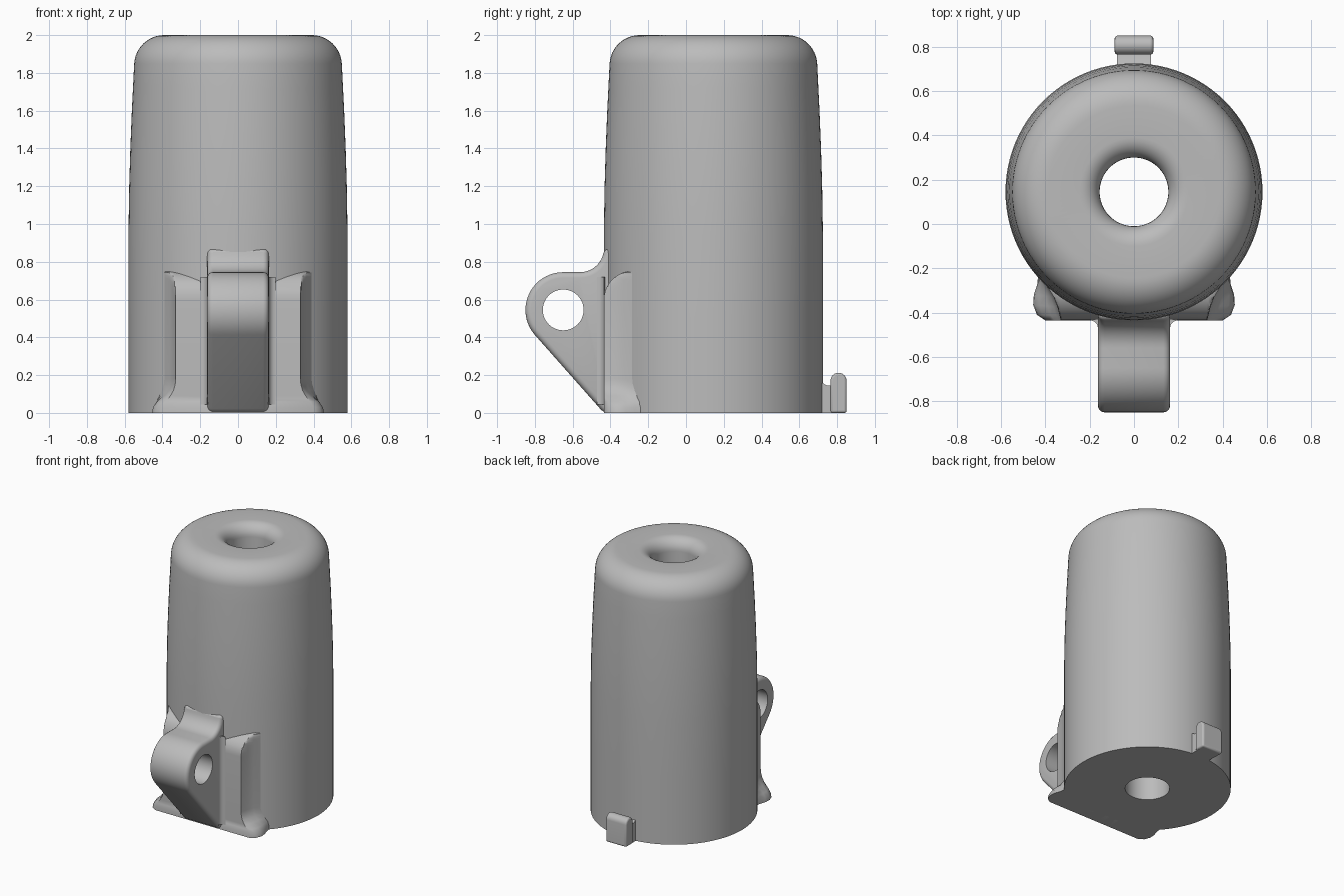
import bpy, bmesh
from math import sin, cos, pi, radians
from mathutils import Matrix

cube = bpy.data.objects.get("Cube")
if cube:
    bpy.data.objects.remove(cube, do_unlink=True)

GREY = (0.5, 0.5, 0.5, 1)
mat = bpy.data.materials.new("plain grey")
mat.use_nodes = True
mat.diffuse_color = GREY
mat.node_tree.nodes["Principled BSDF"].inputs["Base Color"].default_value = GREY

AXIS_Y, RADIUS, BORE = 0.145, 0.58, 0.155
FRONT = AXIS_Y - RADIUS


def arc(cx, cy, r, a0, a1, n):
    angles = [radians(a0 + (a1 - a0) * i / n) for i in range(n + 1)]
    return [(cx + r * cos(a), cy + r * sin(a)) for a in angles]


def make(name, bm):
    bmesh.ops.recalc_face_normals(bm, faces=bm.faces)
    mesh = bpy.data.meshes.new(name)
    bm.to_mesh(mesh)
    bm.free()
    mesh.materials.append(mat)
    obj = bpy.data.objects.new(name, mesh)
    bpy.context.collection.objects.link(obj)
    return obj


def activate(obj):
    bpy.ops.object.select_all(action='DESELECT')
    obj.select_set(True)
    bpy.context.view_layer.objects.active = obj


def smooth(obj, angle=35):
    activate(obj)
    bpy.ops.object.shade_smooth_by_angle(angle=radians(angle))


def loft(name, rings):
    """Skin a stack of closed rings and cap both ends."""
    bm = bmesh.new()
    rows = [[bm.verts.new(p) for p in ring] for ring in rings]
    n = len(rows[0])
    for a, b in zip(rows, rows[1:]):
        for i in range(n):
            j = (i + 1) % n
            bm.faces.new((a[i], a[j], b[j], b[i]))
    bm.faces.new(rows[0])
    bm.faces.new(rows[-1])
    return make(name, bm)


def side_prism(name, profile, half):
    """Extrude a (y, z) profile across x."""
    return loft(name, [[(x, y, z) for y, z in profile] for x in (-half, half)])


def apply_bevel(obj, width):
    mod = obj.modifiers.new("round edges", 'BEVEL')
    mod.width, mod.segments = width, 4
    mod.limit_method, mod.angle_limit = 'ANGLE', radians(40)
    mod.use_clamp_overlap = False
    activate(obj)
    bpy.ops.object.modifier_apply(modifier=mod.name)


# Main body: a turned shell with a tapered top and a through bore
profile = [(BORE, 0), (RADIUS, 0), (RADIUS, 0.5), (RADIUS, 0.95), (0.576, 1.2),
           (0.57, 1.4), (0.562, 1.6), (0.556, 1.72)]
profile += arc(0.39, 1.84, 0.16, 3, 90, 12)
profile += arc(0.245, 1.91, 0.09, 90, 180, 8)
bm = bmesh.new()
verts = [bm.verts.new((r, 0, z)) for r, z in profile]
edges = [bm.edges.new((verts[i - 1], verts[i])) for i in range(len(verts))]
bmesh.ops.spin(bm, geom=verts + edges, cent=(0, 0, 0), axis=(0, 0, 1),
               angle=2 * pi, steps=96)
bmesh.ops.remove_doubles(bm, verts=bm.verts, dist=0.0005)
bmesh.ops.transform(bm, matrix=Matrix.Translation((0, AXIS_Y, 0)), verts=bm.verts)
smooth(make("body", bm))

# Front mounting pad: flat face, rounded shoulder, flared feet
upper = [(0.2, -0.05), (0.43, -0.2), (0.395, -0.275), (0.362, -0.33),
         (0.345, -0.375), (0.335, -0.415), (0.33, FRONT)]
foot = [(0.2, -0.05), (0.43, -0.2), (0.436, -0.27), (0.452, -0.32),
        (0.455, -0.365), (0.438, -0.41), (0.4, FRONT)]
levels = [(0, 1, FRONT), (0.03, 0.95, FRONT), (0.06, 0.75, FRONT),
          (0.09, 0.4, FRONT), (0.12, 0.16, FRONT), (0.15, 0.04, FRONT),
          (0.18, 0, FRONT)]
levels += [(z, 0, y) for y, z in arc(FRONT + 0.15, 0.6, 0.15, 180, 90, 10)]
rings = []
for z, k, front in levels:
    half = [(u[0] + k * (f[0] - u[0]), max(front, u[1] + k * (f[1] - u[1])), z)
            for u, f in zip(upper, foot)]
    rings.append(half + [(-x, y, z) for x, y, z in reversed(half)])
smooth(loft("mounting_pad", rings), 40)

# Hinge lug: rounded eye with a sloping underside and a cove into the body
EYE_Y, EYE_Z = -0.65, 0.545
outline = [(-0.3, 0), (FRONT, 0)]
outline += arc(EYE_Y, EYE_Z, 0.2, 221.5, 90, 20)
outline += arc(-0.56, 0.87, 0.125, -90, 0, 10) + [(-0.3, 0.87)]
lug = side_prism("hinge_lug", outline, 0.163)
apply_bevel(lug, 0.03)
pin = side_prism("pin_cutter", arc(EYE_Y, EYE_Z, 0.108, 0, 352.5, 47), 0.4)
pin.hide_render = True
cut = lug.modifiers.new("pin hole", 'BOOLEAN')
cut.operation, cut.object, cut.solver = 'DIFFERENCE', pin, 'EXACT'
activate(lug)
bpy.ops.object.modifier_apply(modifier=cut.name)
bpy.data.objects.remove(pin, do_unlink=True)
smooth(lug)

# Small coves where the lug meets the pad
for side, name in ((1, "left_cove"), (-1, "right_cove")):
    curve = arc(0.198, FRONT - 0.035, 0.035, 180, 90, 6) + [(0.15, FRONT + 0.01)]
    smooth(loft(name, [[(side * x, y, z) for x, y in curve] for z in (0.045, 0.72)]))

# Rear catch: a short ledge with an upright rounded tip
ledge = [(0.68, 0), (0.8, 0), (0.8, 0.145), (0.745, 0.145), (0.72, 0.16), (0.68, 0.16)]
smooth(side_prism("catch_ledge", ledge, 0.077))
tip = [(0.765, 0), (0.85, 0), (0.85, 0.17)]
tip += arc(0.8075, 0.17, 0.0425, 0, 180, 12)[1:]
catch = side_prism("catch_tip", tip, 0.087)
mod = catch.modifiers.new("round edges", 'BEVEL')
mod.width, mod.segments, mod.angle_limit = 0.012, 3, radians(40)
smooth(catch)
